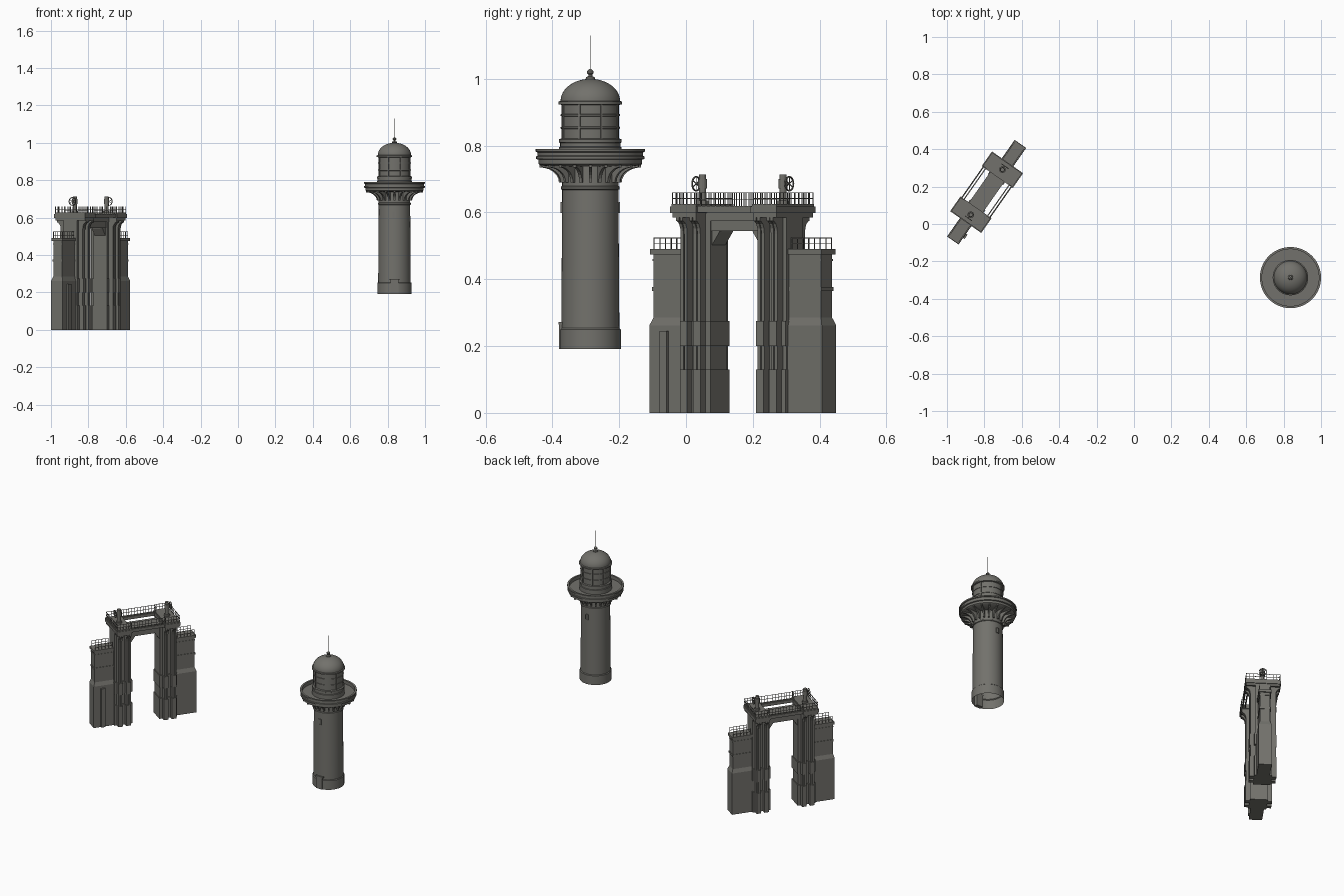
import bpy, bmesh, math
from mathutils import Matrix, Vector

if "Cube" in bpy.data.objects:
    bpy.data.objects.remove(bpy.data.objects["Cube"])

stone = bpy.data.materials.new("weathered_grey")
stone.diffuse_color = (0.17, 0.167, 0.15, 1)
stone.use_nodes = True
stone.node_tree.nodes["Principled BSDF"].inputs["Base Color"].default_value = stone.diffuse_color

GATE = Matrix.Translation((-0.788, 0.17, 0)) @ Matrix.Rotation(math.radians(55), 4, 'Z')
TOWER = Matrix.Translation((0.8365, -0.2865, 0))


def finish(bm, name, frame, smooth=False):
    me = bpy.data.meshes.new(name)
    bmesh.ops.recalc_face_normals(bm, faces=bm.faces)
    bm.to_mesh(me)
    bm.free()
    ob = bpy.data.objects.new(name, me)
    bpy.context.collection.objects.link(ob)
    me.materials.append(stone)
    ob.matrix_world = frame
    if smooth:
        bpy.ops.object.select_all(action='DESELECT')
        ob.select_set(True)
        bpy.context.view_layer.objects.active = ob
        bpy.ops.object.shade_smooth_by_angle(angle=math.radians(35))
    return ob


def box(bm, x0, x1, y0, y1, z0, z1, m=Matrix()):
    c = Matrix.Translation(((x0 + x1) / 2, (y0 + y1) / 2, (z0 + z1) / 2))
    s = Matrix.Diagonal((abs(x1 - x0), abs(y1 - y0), abs(z1 - z0), 1))
    bmesh.ops.create_cube(bm, size=1, matrix=m @ c @ s)


def lathe(name, profile, frame, n=48):
    bm = bmesh.new()
    vs = [bm.verts.new((r, 0, z)) for r, z in profile]
    es = [bm.edges.new(p) for p in zip(vs, vs[1:])]
    bmesh.ops.spin(bm, geom=vs + es, cent=(0, 0, 0), axis=(0, 0, 1),
                   angle=math.tau, steps=n, use_duplicate=False)
    bmesh.ops.remove_doubles(bm, verts=bm.verts, dist=1e-5)
    return finish(bm, name, frame, True)


def prism(bm, pts, m, t):
    """Extrude an XZ outline by thickness t along Y."""
    a = [bm.verts.new(m @ Vector((x, -t / 2, z))) for x, z in pts]
    b = [bm.verts.new(m @ Vector((x, t / 2, z))) for x, z in pts]
    bm.faces.new(a)
    bm.faces.new(b[::-1])
    for i in range(len(pts)):
        j = (i + 1) % len(pts)
        bm.faces.new((a[i], b[i], b[j], a[j]))


def rail(bm, p, q, z0, z1, n):
    """Straight railing with n gaps between posts."""
    p, q = Vector(p), Vector(q)
    d = q - p
    m = Matrix.Translation(p.to_3d()) @ Matrix.Rotation(math.atan2(d.y, d.x), 4, 'Z')
    w = 0.0011
    for z in (z1, (z0 + z1) / 2):
        box(bm, 0, d.length, -w, w, z - 2 * w, z, m)
    for i in range(n + 1):
        x = d.length * i / n
        box(bm, x - w, x + w, -w, w, z0, z1, m)


# ---------------- round tower ----------------
lathe("tower_shaft", [(.0915, .192), (.0915, .25), (.087, .254), (.084, .668), (.088, .67),
                      (.088, .677), (.084, .68), (.084, .745)], TOWER)
lathe("gallery", [(.084, .737), (.148, .74), (.155, .745), (.155, .758), (.162, .76),
                  (.162, .768), (.158, .77), (.158, .78), (.1635, .782), (.1635, .79),
                  (.152, .79), (.152, .768), (.085, .768)], TOWER, 64)
lathe("lantern", [(.094, .768), (.094, .795), (.09, .797), (.09, .808), (.094, .81),
                  (.094, .819), (.086, .822), (.086, .85), (.0885, .851), (.0885, .856),
                  (.086, .857), (.086, .888), (.0885, .889), (.0885, .894), (.086, .895),
                  (.086, .922), (.095, .924), (.095, .932), (.089, .934)], TOWER)
dome = [(.089 * math.cos(a), .934 + .066 * math.sin(a))
        for a in [math.pi / 2 * i / 12 for i in range(12)]]
lathe("dome", dome + [(.014, 1.0), (.013, 1.005), (.006, 1.008), (.006, 1.013), (.01, 1.017),
                      (.01, 1.023), (.005, 1.028), (.0013, 1.03), (.0013, 1.13), (0, 1.13)], TOWER)

# lantern mullions
bm = bmesh.new()
for i in range(8):
    box(bm, .084, .0895, -.003, .003, .82, .924, Matrix.Rotation(math.tau * (i + .5) / 8, 4, 'Z'))
finish(bm, "lantern_mullions", TOWER)

# curved brackets under the gallery
arc = [(.152 - .058 * math.cos(a), .69 + .045 * math.sin(a))
       for a in [math.pi / 2 * i / 6 for i in range(7)]]
bm = bmesh.new()
for i in range(20):
    prism(bm, [(.08, .69)] + arc + [(.152, .742), (.08, .742)],
          Matrix.Rotation(math.tau * i / 20, 4, 'Z'), .009)
finish(bm, "gallery_brackets", TOWER)

# windows on front and back, door with lintel at the front
bm = bmesh.new()
for s in (-1, 1):
    for x in (-.0095, .0075):
        box(bm, x, x + .002, s * .08, s * .0885, .598, .632)
    for z in (.598, .63):
        box(bm, -.0095, .0095, s * .08, s * .0885, z, z + .002)
    box(bm, -.008, .008, s * .08, s * .0865, .6, .63)
finish(bm, "tower_windows", TOWER)
bm = bmesh.new()
box(bm, -.022, .022, -.0935, -.07, .192, .265)
box(bm, -.026, .026, -.095, -.07, .265, .272)
finish(bm, "tower_door", TOWER)

# ---------------- gate ----------------
rib = [(.04, .0), (.072, .0), (.072, .535), (.0735, .552), (.079, .565), (.088, .573),
       (.095, .575), (.095, .59), (.04, .59)]
for s, side in ((-1, "left"), (1, "right")):
    # pier core with thicker bands
    bm = bmesh.new()
    box(bm, s * .088, s * .19, -.044, .044, 0, .59)
    for z0, z1 in ((0, .13), (.2, .275)):
        h = .05
        before = set(bm.verts)
        box(bm, s * .083, s * .192, -h, h, z0, z1)
        for v in set(bm.verts) - before:       # chamfered shoulders
            if v.co.z == 0:
                continue
        for v in (-1, 1):
            for u in (.117, .165):
                box(bm, s * (u - .015), s * (u + .012), v * .04, v * .076, z0, z1)
    finish(bm, side + "_pier", GATE)

    # ribs curving out under the platform
    bm = bmesh.new()
    for v in (90, -90):
        for u in (.117, .165):
            for du in (-.0068, .0068):
                prism(bm, rib, Matrix.Translation((s * u + du, 0, 0))
                      @ Matrix.Rotation(math.radians(v), 4, 'Z'), .0105)
    finish(bm, side + "_pier_ribs", GATE)

    # platform
    bm = bmesh.new()
    box(bm, s * .104, s * .19, -.096, .096, .585, .598)
    box(bm, s * .099, s * .195, -.1015, .1015, .598, .618)
    box(bm, s * .102, s * .192, -.098, .098, .618, .626)
    finish(bm, side + "_platform", GATE)

    # haunch under the lintel
    bm = bmesh.new()
    prism(bm, [(s * .09, .50), (s * .09, .55), (s * .058, .55), (s * .062, .54)], Matrix(), .07)
    finish(bm, side + "_haunch", GATE)

    # platform railing
    bm = bmesh.new()
    a, b = s * .104, s * .19
    for v in (-.096, .096):
        rail(bm, (a, v), (b, v), .626, .66, 5)
        rail(bm, (a, v), (a, v * .75), .626, .66, 1)
    rail(bm, (b, -.096), (b, .096), .626, .66, 10)
    finish(bm, side + "_platform_railing", GATE)

    # winch post with handwheel
    bm = bmesh.new()
    m = Matrix.Translation((s * .147, 0, 0))
    for r, z0, z1 in ((.018, .626, .636), (.011, .636, .713), (.014, .672, .7)):
        bmesh.ops.create_cone(bm, cap_ends=True, segments=12, radius1=r, radius2=r, depth=z1 - z0,
                              matrix=m @ Matrix.Translation((0, 0, (z0 + z1) / 2)))
    box(bm, s * .147, s * .172, -.002, .002, .684, .688)
    finish(bm, side + "_winch_post", GATE)
    hub = GATE @ Matrix.Translation((s * .17, 0, .686)) @ Matrix.Rotation(math.pi / 2, 4, 'Y')
    lathe(side + "_handwheel", [(.023, -.002), (.023, .002), (.0195, .002), (.0195, -.002),
                                (.023, -.002)], hub, 20)
    bm = bmesh.new()
    for i in range(3):
        box(bm, -.021, .021, -.001, .001, -.001, .001, Matrix.Rotation(math.pi * i / 3, 4, 'Z'))
    finish(bm, side + "_handwheel_spokes", hub)

    # abutment wing: stepped wall with sloped shoulder
    bm = bmesh.new()
    box(bm, s * .18, s * .315, -.0375, .0375, 0, .262)
    box(bm, s * .18, s * .3065, -.029, .029, .262, .475)
    for z, t, o in ((.365, .012, .003), (.455, .006, .002), (.474, .016, .007)):
        box(bm, s * .18, s * (.3065 + o), -.029 - o, .029 + o, z, z + t)
    before = set(bm.verts)
    box(bm, s * .18, s * .315, -.0375, .0375, .262, .285)
    for v in set(bm.verts) - before:
        if v.co.z > .28:
            v.co.y *= .029 / .0375
            if abs(v.co.x) > .3:
                v.co.x = s * .3065
    finish(bm, side + "_wing", GATE)

    bm = bmesh.new()
    for v in (-.03, .03):
        rail(bm, (s * .2, v), (s * .303, v), .49, .525, 5)
    finish(bm, side + "_wing_railing", GATE)

# pilaster on the left wing
bm = bmesh.new()
box(bm, -.272, -.245, -.047, -.03, 0, .245)
finish(bm, "wing_pilaster", GATE)

# lintel deck, side beams and their railings
bm = bmesh.new()
box(bm, -.11, .11, -.04, .04, .545, .575)
box(bm, -.11, .11, -.046, .046, .575, .6)
finish(bm, "lintel_deck", GATE)
bm = bmesh.new()
for v in (-1, 1):
    box(bm, -.11, .11, v * .088, v * .095, .6, .619)
    box(bm, -.11, .11, v * .074, v * .08, .6, .619)
finish(bm, "bridge_beams", GATE)
bm = bmesh.new()
for v in (-.092, .092):
    rail(bm, (-.104, v), (.104, v), .619, .66, 12)
finish(bm, "bridge_railing", GATE)
